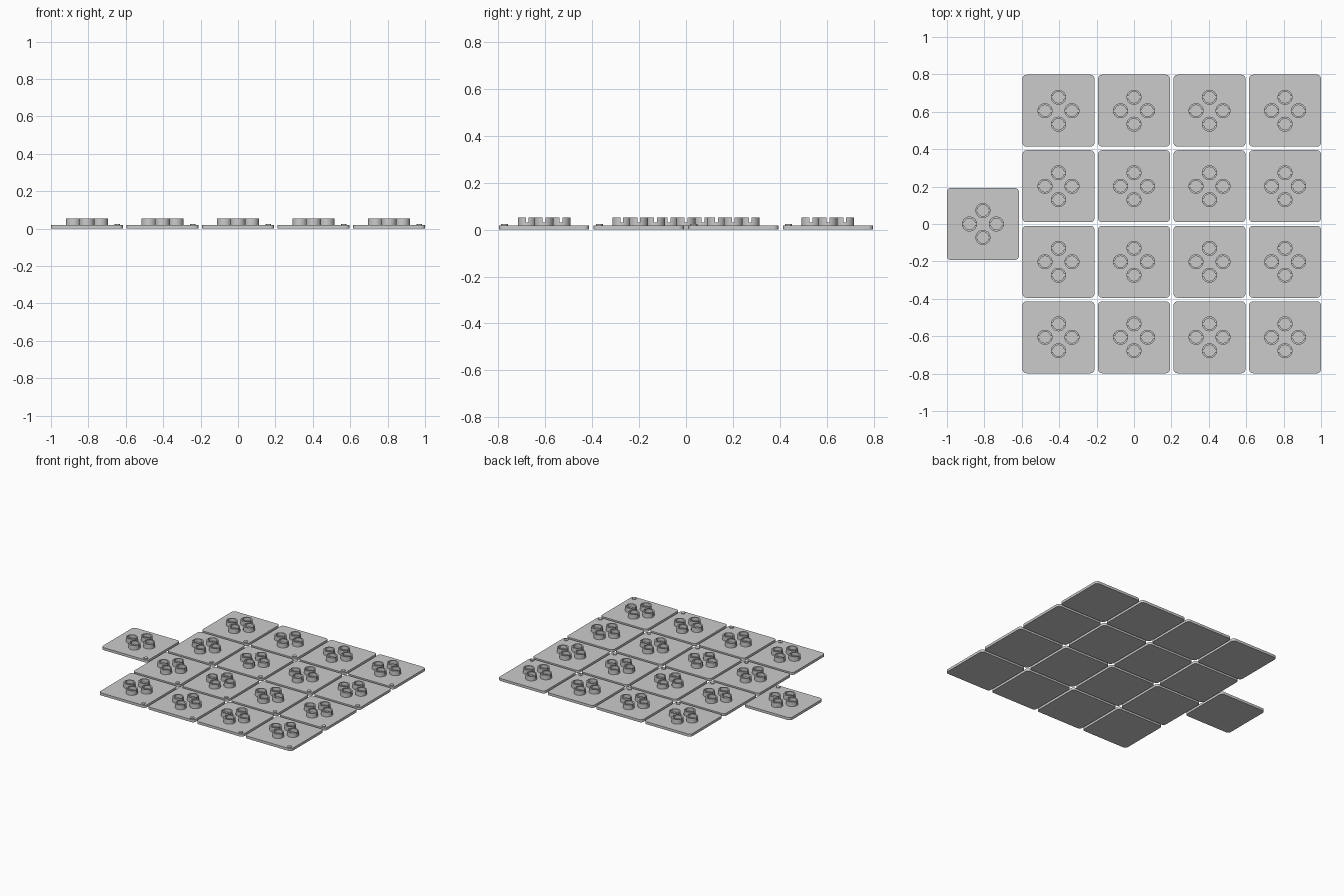
import bpy, bmesh
from math import sin, cos, asin, pi

if "Cube" in bpy.data.objects:
    bpy.data.objects.remove(bpy.data.objects["Cube"])

PITCH, SIZE = 0.4038, 0.385        # tile spacing and width
BASE, SLOT, TOP = 0.019, 0.030, 0.053   # plate top, slot floor, stud top
R_OUT, R_IN, REACH, HALF_SLOT = 0.040, 0.030, 0.072, 0.006

grey = bpy.data.materials.new("plain grey")
grey.diffuse_color = (0.6, 0.6, 0.6, 1)
grey.use_nodes = True
grey.node_tree.nodes["Principled BSDF"].inputs["Base Color"].default_value = grey.diffuse_color


def arc(cx, cy, r, a0, a1, n):
    return [(cx + r * cos(a0 + (a1 - a0) * i / n), cy + r * sin(a0 + (a1 - a0) * i / n))
            for i in range(n + 1)]


def prism(bm, pts, z0, z1):
    low = [bm.verts.new((x, y, z0)) for x, y in pts]
    high = [bm.verts.new((x, y, z1)) for x, y in pts]
    bm.faces.new(low[::-1])
    bm.faces.new(high)
    for i in range(len(pts)):
        j = (i + 1) % len(pts)
        bm.faces.new((low[i], low[j], high[j], high[i]))


def finish(bm, name):
    bmesh.ops.recalc_face_normals(bm, faces=bm.faces)
    mesh = bpy.data.meshes.new(name)
    bm.to_mesh(mesh)
    bm.free()
    mesh.materials.append(grey)
    obj = bpy.data.objects.new(name, mesh)
    bpy.context.collection.objects.link(obj)
    bpy.ops.object.select_all(action='DESELECT')
    obj.select_set(True)
    bpy.context.view_layer.objects.active = obj
    bpy.ops.object.shade_smooth_by_angle(angle=0.6)
    return obj


# Rounded square plate
bm = bmesh.new()
r, c = 0.022, SIZE / 2 - 0.022
outline = []
for k, (sx, sy) in enumerate([(1, 1), (-1, 1), (-1, -1), (1, -1)]):
    outline += arc(sx * c, sy * c, r, k * pi / 2, (k + 1) * pi / 2, 6)
prism(bm, outline, 0, BASE)
plate = finish(bm, "plate")

# Four studs: solid foot, then a hollow collar split by a slot running along x
bm = bmesh.new()
a_out, a_in = asin(HALF_SLOT / R_OUT), asin(HALF_SLOT / R_IN)
for k in range(4):
    x, y = REACH * cos(k * pi / 2), REACH * sin(k * pi / 2)
    prism(bm, arc(x, y, R_OUT, 0, 2 * pi, 32)[:-1], BASE - 0.002, SLOT)
    for turn in (0, pi):
        half = arc(x, y, R_OUT, turn + a_out, turn + pi - a_out, 16)
        half += arc(x, y, R_IN, turn + pi - a_in, turn + a_in, 16)
        prism(bm, half, SLOT, TOP)
studs = finish(bm, "studs")

# Small round marker near the front right corner
bm = bmesh.new()
prism(bm, arc(0.162, -0.168, 0.015, 0, 2 * pi, 20)[:-1], BASE - 0.002, BASE + 0.005)
marker = finish(bm, "corner_marker")

# Lay out the four by four field and the single tile on the left
spots = [((i - 1) * PITCH, (j - 1.5) * PITCH) for i in range(4) for j in range(4)]
spots.append((-2 * PITCH, 0))
for n, (x, y) in enumerate(spots):
    for part in (plate, studs, marker):
        obj = part
        if n:
            obj = part.copy()
            bpy.context.collection.objects.link(obj)
        obj.location = (x, y, 0)
